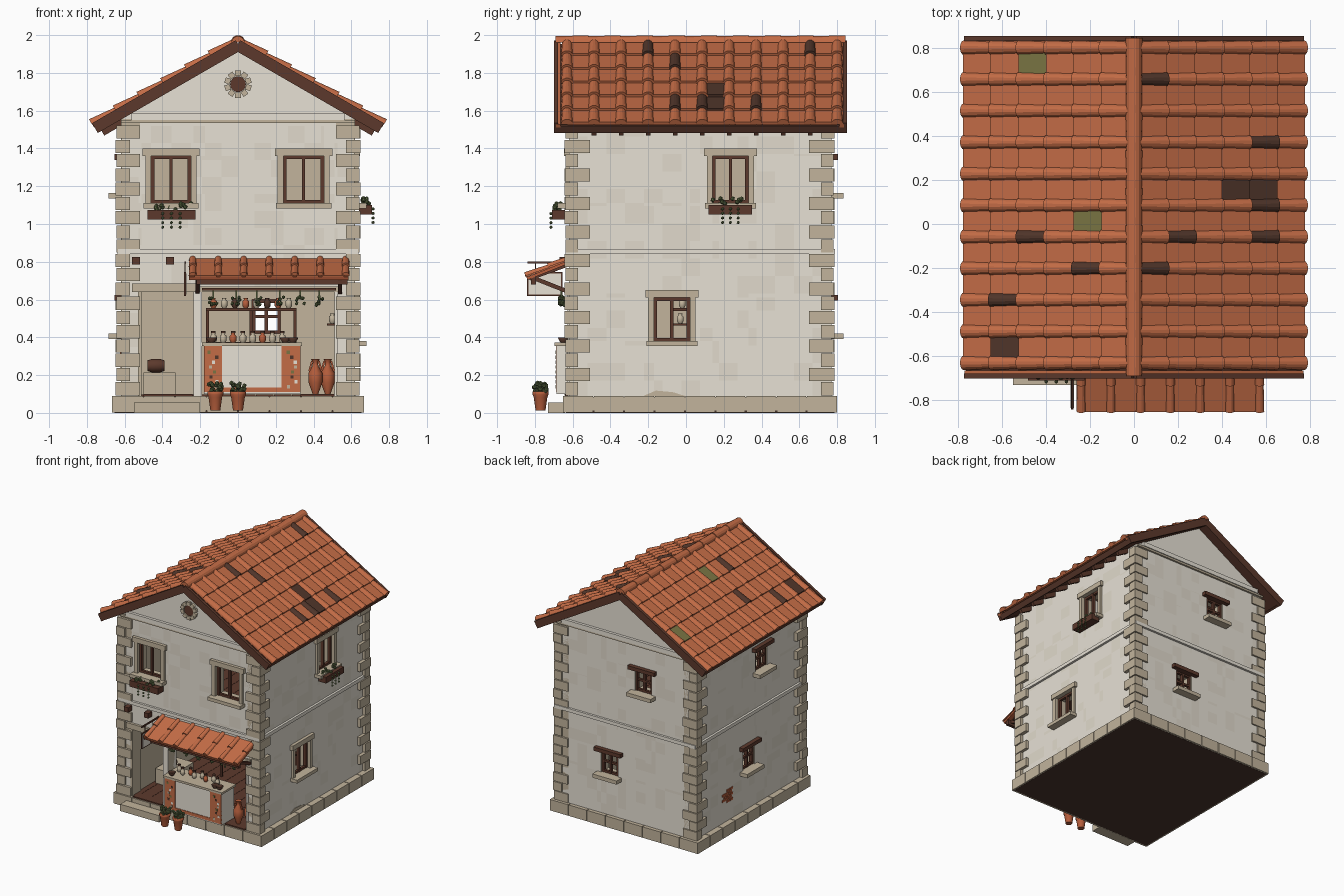
import bpy, bmesh, math, random
from mathutils import Matrix, Vector

if "Cube" in bpy.data.objects:
    bpy.data.objects.remove(bpy.data.objects["Cube"])
random.seed(4)

COL = {"plaster": (231, 225, 213), "plaster_patch": (225, 218, 204), "stone": (194, 180, 156),
       "roof_tile": (196, 108, 70), "terracotta": (182, 94, 60), "dark_wood": (92, 57, 44),
       "burnt_tile": (80, 53, 42), "moss": (121, 116, 67), "leaf": (96, 110, 70), "underside": (74, 52, 44)}
MATS = []
for k, c in COL.items():
    m = bpy.data.materials.new(k)
    m.diffuse_color = [((v / 255 + .055) / 1.055) ** 2.4 for v in c] + [1]
    m.use_nodes = True
    m.node_tree.nodes["Principled BSDF"].inputs["Base Color"].default_value = m.diffuse_color
    MATS.append(m)
PL, PATCH, STONE, TILE, TERRA, WOOD, BURNT, MOSS, LEAF, UNDER = range(10)
PARTS = {}
I = Matrix()
T = Matrix.Translation


def bm_of(name):
    if name not in PARTS:
        PARTS[name] = bmesh.new()
    return PARTS[name]


def solid(name, mat, loops, M=I, smooth=False):
    """Closed skin through a list of equal-length point loops."""
    bm = bm_of(name)
    R = [[bm.verts.new(M @ Vector(p)) for p in lp] for lp in loops]
    n = len(R[0])
    fs = [bm.faces.new((a[i], a[(i + 1) % n], b[(i + 1) % n], b[i])) for a, b in zip(R, R[1:]) for i in range(n)]
    for f in fs:
        f.smooth = smooth
    for f in fs + [bm.faces.new(R[0]), bm.faces.new(R[-1])]:
        f.material_index = mat


def box(name, mat, x0, x1, y0, y1, z0, z1, M=I):
    solid(name, mat, [[(x0, y0, z), (x1, y0, z), (x1, y1, z), (x0, y1, z)] for z in (z0, z1)], M)


def lathe(name, mat, prof, at, M=I, seg=10):
    A = [2 * math.pi * i / seg for i in range(seg)]
    solid(name, mat, [[(r * math.cos(a), r * math.sin(a), z) for a in A] for r, z in prof], M @ T(at), True)


def barrel(name, mat, M, u0, u1, v, r0, r1, w0, w1):
    A = [math.pi * i / 7 for i in range(8)]
    solid(name, mat, [[(u, v + r * math.cos(a), w + r * math.sin(a)) for a in A]
                      for u, r, w in ((u0, r0, w0), (u1, r1, w1))], M)


def blob(name, mat, at, r, M=I):
    bm = bm_of(name)
    g = bmesh.ops.create_icosphere(bm, subdivisions=1, radius=r, matrix=M @ T(at))
    for f in {f for v in g["verts"] for f in v.link_faces}:
        f.material_index = mat


def beam(name, mat, a, b, w):
    a, b = Vector(a), Vector(b)
    M = T(a) @ (b - a).to_track_quat('Z', 'Y').to_matrix().to_4x4()
    box(name, mat, -w, w, -w, w, 0, (b - a).length, M)


def frame(u, n, o):
    return Matrix(((u[0], n[0], 0, o[0]), (u[1], n[1], 0, o[1]), (0, 0, 1, 0), (0, 0, 0, 1)))


# wall frames: local x along wall, y outward, z up
F = frame((1, 0), (0, -1), (0, -.62))
B = frame((1, 0), (0, 1), (0, .77))
R = frame((0, 1), (1, 0), (.62, 0))
L = frame((0, 1), (-1, 0), (-.62, 0))


def wall(name, M, u0, u1, z0, z1, holes, t=.1):
    us = {u0, u1} | {u0 + (u1 - u0) * i / 14 for i in range(15)} | {h[i] for h in holes for i in (0, 1)}
    zs = {z0, z1} | {z0 + (z1 - z0) * i / 16 for i in range(17)} | {h[i] for h in holes for i in (2, 3)}
    us, zs, bm = sorted(us), sorted(zs), bm_of(name)

    def full(i, j):
        if not (0 <= i < len(us) - 1 and 0 <= j < len(zs) - 1):
            return False
        u, z = (us[i] + us[i + 1]) / 2, (zs[j] + zs[j + 1]) / 2
        return not any(a < u < b and c < z < d for a, b, c, d in holes)

    def quad(mat, pts):
        bm.faces.new([bm.verts.new(M @ Vector(p)) for p in pts]).material_index = mat
    for i in range(len(us) - 1):
        for j in range(len(zs) - 1):
            if not full(i, j):
                continue
            a, b, c, d = us[i], us[i + 1], zs[j], zs[j + 1]
            quad(PATCH if random.random() < .25 else PL, [(a, 0, c), (b, 0, c), (b, 0, d), (a, 0, d)])
            quad(STONE, [(a, -t, c), (b, -t, c), (b, -t, d), (a, -t, d)])
            for di, dj, p, q in ((-1, 0, (a, c), (a, d)), (1, 0, (b, c), (b, d)), (0, -1, (a, c), (b, c)), (0, 1, (a, d), (b, d))):
                if not full(i + di, j + dj):
                    quad(STONE, [(p[0], 0, p[1]), (q[0], 0, q[1]), (q[0], -t, q[1]), (p[0], -t, p[1])])
    bmesh.ops.remove_doubles(bm, verts=bm.verts, dist=1e-5)


def sash(M, u0, u1, z0, z1, cross):
    w, n = .017, "window_frames"
    for a in (u0, (u0 + u1 - w) / 2, u1 - w):
        box(n, WOOD, a, a + w, -.035, -.01, z0, z1, M)
    for c in (z0, z1 - w) + (((z0 + z1 - w) / 2,) if cross else ()):
        box(n, WOOD, u0, u1, -.033, -.012, c, c + w, M)


def big_window(M, u0, u1, z0, z1):
    sash(M, u0, u1, z0, z1, False)
    for a in (u0 - .03, u1):
        box("window_surrounds", STONE, a, a + .03, -.02, .018, z0, z1, M)
    box("window_surrounds", STONE, u0 - .045, u1 + .045, -.02, .025, z1, z1 + .04, M)
    box("window_surrounds", STONE, u0 - .04, u1 + .04, -.02, .06, z0 - .027, z0, M)


def small_window(M, u, z):
    sash(M, u - .075, u + .075, z, z + .18, True)
    box("wood_lintels", WOOD, u - .12, u + .12, -.02, .035, z + .175, z + .205, M)
    box("small_sills", STONE, u - .11, u + .11, -.02, .065, z - .03, z, M)


def flower_box(M, u0, u1, z):
    box("flower_boxes", WOOD, u0, u1, .02, .09, z, z + .05, M)
    for i in range(16):
        blob("box_flowers", LEAF, (random.uniform(u0 + .02, u1 - .02), random.uniform(.035, .08), z + random.uniform(.05, .085)), .013, M)
    for k in range(3):
        for i in range(4):
            blob("box_flowers", LEAF, (u0 + (u1 - u0) * (.32 + .18 * k), .095, z + .03 - .024 * i), .009, M)


# walls with openings
FB = [(-.46, -.25, 1.11, 1.36), (.24, .455, 1.11, 1.36)]
RB = [(.14, .33, 1.11, 1.36), (-.17, .02, .38, .61)]
BS, LS = [(.15, .42), (-.155, 1.165)], [(.08, .42), (-.085, 1.165)]
sq = lambda S: [(u - .075, u + .075, z, z + .18) for u, z in S]
wall("front_wall", F, -.615, .615, .08, 1.52, FB + [(-.51, -.235, .08, .64), (-.19, .51, .08, .64)])
wall("back_wall", B, -.615, .615, .08, 1.52, sq(BS))
wall("right_wall", R, -.62, .77, .08, 1.555, RB)
wall("left_wall", L, -.62, .77, .08, 1.555, sq(LS))
for M, S in ((F, FB), (R, RB)):
    for s in S:
        big_window(M, *s)
for M, S in ((B, BS), (L, LS)):
    for s in S:
        small_window(M, *s)
flower_box(F, -.48, -.225, 1.025)
flower_box(R, .12, .35, 1.05)

# gables, cornice, belt course
for M in (F, B):
    solid("gables", PL, [[(-.615, n, 1.51), (.615, n, 1.51), (.615, n, 1.555), (0, n, 1.918), (-.615, n, 1.555)] for n in (-.1, 0)], M)
    box("cornice", STONE, -.62, .62, -.01, .015, 1.535, 1.55, M)
    box("cornice", PL, -.565, .565, -.01, .022, 1.55, 1.585, M)
    box("belt_course", PL, -.635, .635, -.01, .018, .84, .868, M)
for M in (R, L):
    box("belt_course", PL, -.635, .785, -.01, .018, .84, .868, M)
# round gable vent with stone ring
RX = F @ T((0, 0, 1.74)) @ Matrix.Rotation(-math.pi / 2, 4, 'X')
lathe("gable_vent", WOOD, [(.042, 0), (.042, .015)], (0, 0, -.003), RX, 16)
for i in range(10):
    box("vent_stones", STONE, -.015, .015, -.005, .02, .043, .072, F @ T((0, 0, 1.74)) @ Matrix.Rotation(i * math.pi / 5, 4, 'Y'))

# plinth stones, floors, corner quoins
box("base_slab", UNDER, -.655, .655, -.635, .785, 0, .012)
box("plinth_core", STONE, -.66, .66, -.643, .793, .012, .085)
for M, a, b, n in ((F, -.667, .667, 8), (B, -.667, .667, 8), (R, -.65, .8, 9), (L, -.65, .8, 9)):
    for i in range(n):
        w = (b - a) / n
        box("plinth_stones", STONE, a + w * i + .003, a + w * (i + 1) - .003, -.02, .03 if M in (F, B) else .047, .001, .09, M)
for i in range(12):
    for z in (.075, .825):
        box("floor_planks", WOOD, -.57 + i * .095, -.477 + i * .095, -.61 if z < .5 else -.57, .72, z, z + .022)
for sx in (-1, 1):
    for yo, sy in ((-.642, -1), (.785, 1)):
        for i in range(19):
            lx, ly = ((.13, .07), (.075, .135))[i % 2]
            o = random.choice((0, .004))
            z = .09 + i * .0755
            box("corner_quoins", STONE, sx * (.648 - o), sx * (.648 - lx), yo - sy * o, yo - sy * ly, z + .003, z + .0725)
# worn render at the foot of the right wall
solid("worn_render", STONE, [[(-.23, n, .088), (.0, n, .088), (-.07, n, .11), (-.16, n, .118)] for n in (-.002, .003)], R)

# roof
ang = math.radians(30)
c, s = math.cos(ang), math.sin(ang)
DARK_COVER = {(1, 0, 9), (1, 4, 7), (1, 4, 5), (1, 1, 4), (1, 4, 4), (1, 0, 3), (-1, 3, 4), (-1, 1, 3), (-1, 4, 2)}
DARK_PAN = {(1, 3, 5): BURNT, (1, 4, 5): BURNT, (-1, 4, 0): BURNT, (-1, 3, 9): MOSS, (-1, 1, 4): MOSS}
for sx in (1, -1):
    M = Matrix(((sx * c, 0, sx * s, 0), (0, 1, 0, 0), (-s, 0, c, 1.952), (0, 0, 0, 1)))
    box("roof_deck", WOOD, .0, .868, -.68, .83, -.03, .002, M)
    box("eave_fascia", WOOD, .86, .876, -.69, .84, -.036, .006, M)
    for y in (-.7, .83):
        box("barge_boards", WOOD, -.0, .878, y, y + .022, -.036, .024, M)
    for j in range(11):
        y = -.63 + j * .143
        if 0 < j < 10:
            box("rafter_tails", WOOD, .70, .855, y - .012, y + .012, -.065, -.03, M)
        for r in range(6):
            u = r * .145
            barrel("cover_tiles", BURNT if (sx, r, j) in DARK_COVER else TILE, M, u, u + .157, y, .026, .033, .010, .018)
            if j < 10:
                Q = M @ T((u, y + .0715, .006)) @ Matrix.Rotation(-.085, 4, 'Y')
                box("pan_tiles", DARK_PAN.get((sx, r, j), TILE), 0, .155, -.07, .07, -.004, .012, Q)
    for y in (-.677, .825):
        box("pan_tiles", TILE, 0, .88, y - .012, y + .012, .0, .016, M)
for i in range(9):
    barrel("ridge_tiles", TILE, Matrix(((0, 1, 0, 0), (1, 0, 0, 0), (0, 0, 1, 0), (0, 0, 0, 1))),
           -.69 + i * .17, -.69 + (i + 1) * .17 + .004, 0, .035, .038, 1.96, 1.962)

# door, shop opening and step
box("door_lintel", STONE, -.56, -.2, -.02, .02, .64, .685, F)
box("shop_lintel", STONE, -.2, .55, -.02, .012, .64, .67, F)
for a, b in ((-.235, -.19), (.51, .53), (-.53, -.51)):
    box("opening_jambs", STONE if a < -.3 else PL, a, b, -.102, .008, .09, .64, F)
box("door_step", STONE, -.55, -.2, -.73, -.64, 0, .055)
for a, b in ((-.5, -.24), (.33, .51)):
    box("thresholds", WOOD, a, b, -.64, -.56, .088, .1)
for x in (-.54, -.36):
    box("beam_ends", WOOD, x - .02, x + .02, 0, .05, .785, .825, F)

# awning
a2 = math.radians(21.8)
A = Matrix(((0, 1, 0, 0), (-math.cos(a2), 0, -math.sin(a2), -.60), (-math.sin(a2), 0, math.cos(a2), .812), (0, 0, 0, 1)))
box("awning_tiles", TERRA, 0, .262, -.26, .585, -.012, .004, A)
for j in range(7):
    x = -.24 + j * .135
    for r in range(2):
        barrel("awning_covers", TILE, A, r * .13, r * .13 + .134, x, .018, .021, .006, .012)
        if j < 6:
            box("awning_pans", TILE, r * .13, r * .13 + .136, x + .01, x + .125, 0, .011, A @ Matrix.Rotation(-.02, 4, 'Y'))
box("awning_beam", WOOD, -.22, .58, -.82, -.795, .68, .72)
box("herb_rail", WOOD, -.19, .52, -.665, -.653, .648, .66)
for x in (-.215, .54):
    beam("awning_braces", WOOD, (x, -.62, .64), (x, -.81, .715), .011)
    beam("awning_braces", WOOD, (x, -.61, .79), (x, -.83, .71), .01)
# hanging sign
box("sign_bracket", WOOD, -.284, -.276, -.84, -.61, .79, .802)
box("sign_frame", WOOD, -.285, -.275, -.842, -.655, .62, .745)
box("sign_board", PL, -.287, -.273, -.834, -.663, .628, .737)
for y in (-.8, -.7):
    box("sign_bracket", WOOD, -.282, -.278, y, y + .006, .74, .8)

# counter with mosaic ends
box("counter", PL, -.18, .33, -.685, -.52, .1, .355)
box("counter_top", STONE, -.19, .34, -.695, -.51, .355, .372)
for a, b, z in ((-.18, -.085, .355), (.23, .33, .355), (-.085, .23, .135)):
    box("counter_trim", TILE, a, b, -.689, -.68, .11, z)
for a in (-.165, .245):
    for k in range(8):
        x, z = a + random.uniform(0, .055), .13 + k * .026
        box("mosaic_chips", (STONE, PL, BURNT, MOSS)[k % 4], x, x + .017, -.691, -.685, z, z + .017)

# shelves and jars
JAR = [(.011, 0), (.018, .012), (.018, .035), (.009, .043), (.012, .052)]
for z in (.36, .54):
    box("shelf_unit", WOOD, -.17, .31, -.07, .03, z, z + .016)
for x in (-.17, .06, .295):
    box("shelf_unit", WOOD, x, x + .016, .012, .03, .1, .556)
box("side_shelf", WOOD, .47, .53, -.07, .03, .462, .474)
lathe("shelf_jars", STONE, JAR, (.5, -.03, .474))
for i in range(8):
    m = (TERRA, STONE, BURNT)[i % 3]
    lathe("shelf_jars", m, JAR, (-.13 + i * .057, -.02, .556))
    lathe("counter_jars", (STONE, STONE, TERRA)[i % 3], JAR, (-.13 + i * .052, -.57 - .03 * (i % 2), .372))
    lathe("jar_lids", BURNT, [(.012, 0), (.012, .01)], (-.13 + i * .052, -.57 - .03 * (i % 2), .424))
for x in (-.14, .25, .29):
    lathe("bowls", BURNT, [(.015, 0), (.03, .025), (.026, .027)], (x, -.65, .372))
# hanging herbs
for x in (-.13, -.01, .1, .22, .33, .43):
    for i in range(9):
        blob("hanging_herbs", LEAF, (x + random.uniform(-.022, .022), -.655 + random.uniform(-.015, .015), random.uniform(.57, .615)), .01)
    beam("herb_strings", LEAF, (x, -.66, .6), (x, -.66, .652), .004)
# storage jars, stone bench, barrel
for x, y in ((.41, -.58), (.475, -.53)):
    lathe("amphorae", TERRA, [(.015, 0), (.036, .06), (.038, .11), (.015, .15), (.014, .17), (.023, .185)], (x, y, .1))
    for e in (-1, 1):
        beam("amphora_handles", TERRA, (x + e * .033, y, .22), (x + e * .018, y, .275), .005)
box("stone_bench", STONE, -.5, -.33, -.35, -.1, .095, .215)
lathe("barrel", WOOD, [(.028, -.045), (.036, -.02), (.036, .02), (.028, .045)], (0, 0, 0), T((-.435, -.25, .25)) @ Matrix.Rotation(math.pi / 2, 4, 'Y'))
# potted plants
for x in (-.12, 0):
    lathe("plant_pots", TERRA, [(.026, 0), (.036, .07), (.042, .085), (.042, .1), (.034, .1)], (x, -.77, .012), I, 12)
    for i in range(22):
        blob("pot_plants", LEAF, (x + random.uniform(-.035, .035), -.77 + random.uniform(-.035, .035), random.uniform(.11, .16)), .013)
# exposed brick patch on left wall
for j in range(5):
    for i in range(3 if j in (1, 2, 3) else 2):
        y = .285 + i * .042 + (j % 2) * .018
        box("exposed_bricks", TERRA, y, y + .037, -.005, .005, .24 + j * .022, .257 + j * .022, L)

# make the objects
for name, bm in PARTS.items():
    bmesh.ops.recalc_face_normals(bm, faces=bm.faces)
    used = sorted({f.material_index for f in bm.faces})
    for f in bm.faces:
        f.material_index = used.index(f.material_index)
    me = bpy.data.meshes.new(name)
    bm.to_mesh(me)
    bm.free()
    for k in used:
        me.materials.append(MATS[k])
    bpy.context.collection.objects.link(bpy.data.objects.new(name, me))
